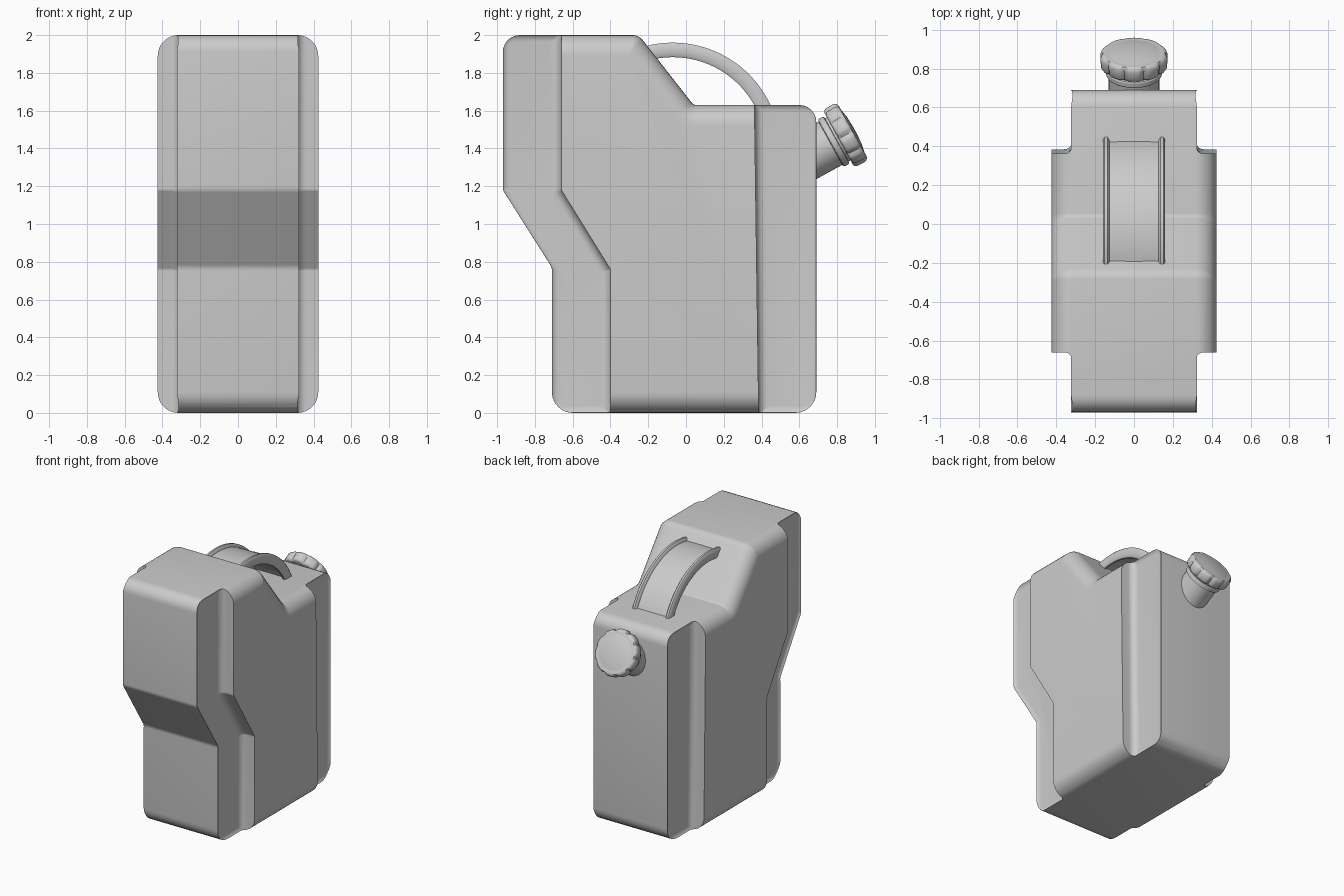
import bpy, bmesh
from math import sin, cos, pi, radians
from mathutils import Vector

if "Cube" in bpy.data.objects:
    bpy.data.objects.remove(bpy.data.objects["Cube"])


def rounded(pts, radii, d, n=6):
    """Counter-clockwise outline, inset by d, with every corner rounded."""
    out = []
    for i, p in enumerate(pts):
        p = Vector(p)
        ua = (Vector(pts[i - 1]) - p).normalized()
        ub = (Vector(pts[(i + 1) % len(pts)]) - p).normalized()
        bis, half = (ua + ub).normalized(), ua.angle(ub) / 2
        convex = ua.y * ub.x - ua.x * ub.y > 0
        sign = 1 if convex else -1
        r = max(radii[i] - sign * d, 0.01)
        p = p + bis * (sign * d / sin(half))
        c = p + bis * (r / sin(half))
        t = r * cos(half) / sin(half)
        v0, v1 = (p + ua * t - c).normalized(), (p + ub * t - c).normalized()
        sweep = pi - 2 * half
        for k in range(n + 1):
            w0, w1 = sin((1 - k / n) * sweep), sin(k / n * sweep)
            out.append(c + (v0 * w0 + v1 * w1) * (r / sin(sweep)))
    return out


def skin(name, rings):
    """Bridge equal-length rings of 3D points and cap both ends."""
    bm = bmesh.new()
    vs = [[bm.verts.new(p) for p in ring] for ring in rings]
    for a, b in zip(vs, vs[1:]):
        for i in range(len(a)):
            j = (i + 1) % len(a)
            bm.faces.new((a[i], a[j], b[j], b[i]))
    bm.faces.new(vs[0])
    bm.faces.new(vs[-1])
    bmesh.ops.recalc_face_normals(bm, faces=bm.faces)
    if bm.calc_volume(signed=True) < 0:
        bmesh.ops.reverse_faces(bm, faces=bm.faces)
    me = bpy.data.meshes.new(name)
    bm.to_mesh(me)
    bm.free()
    ob = bpy.data.objects.new(name, me)
    bpy.context.collection.objects.link(ob)
    return ob


def slab(name, pts, radii, stations):
    """Side outline lofted across x; stations are (x, inset)."""
    return skin(name, [[(x, p.x, p.y) for p in rounded(pts, radii, d)]
                       for x, d in stations])


def smooth(ob, angle=32):
    bpy.ops.object.select_all(action='DESELECT')
    ob.select_set(True)
    bpy.context.view_layer.objects.active = ob
    bpy.ops.object.shade_smooth_by_angle(angle=radians(angle))


# Body: side profile with a rounded rim on both sides
side = [(-0.71, 0), (0.69, 0), (0.69, 1.63), (0.04, 1.63),
        (-0.25, 2.0), (-0.97, 2.0), (-0.97, 1.18), (-0.71, 0.77)]
R = 0.11
arc = [k * pi / 16 for k in range(9)]
edge = [(0.425 - R + R * sin(a), R - R * cos(a)) for a in arc]
stations = [(-x, d) for x, d in reversed(edge)] + edge
body = slab("body", side, [0.11, 0.11, 0.09, 0.03, 0.07, 0.09, 0.06, 0.06], stations)

# Recessed corner panels, cut from both sides at the front and back
g = 0.015
front = [(-0.71 - g, -g), (-0.40, -g), (-0.40, 0.76), (-0.66, 1.18),
         (-0.66, 2 + g), (-0.97 - g, 2 + g), (-0.97 - g, 1.176), (-0.71 - g, 0.766)]
back = [(0.385, -g), (0.69 + g, -g), (0.69 + g, 1.63 + g), (0.362, 1.63 + g)]
F = 0.05
for tag, pts, rad in (("front", front, [.09, .01, .03, .03, .01, .08, .06, .06]),
                      ("back", back, [.01, .09, .08, .01])):
    for s in (-1, 1):
        st = [(s * (0.31 + F - F * cos(a)), F - F * sin(a)) for a in arc]
        cutter = slab(tag + "_recess_cutter", pts, rad, st + [(s * 0.6, 0)])
        cutter.hide_render = True
        mod = body.modifiers.new("recess", 'BOOLEAN')
        mod.operation, mod.solver, mod.object = 'DIFFERENCE', 'EXACT', cutter
        bpy.context.view_layer.objects.active = body
        bpy.ops.object.modifier_apply(modifier=mod.name)
        bpy.data.objects.remove(cutter)
smooth(body)

# Handle: arched strap with a raised bead along each edge
hy, hz = -0.07, 1.39
right_half = [(0.0, 0.55), (0.125, 0.548), (0.13, 0.562), (0.137, 0.57), (0.152, 0.57),
              (0.16, 0.56), (0.16, 0.505), (0.152, 0.493), (0.137, 0.493),
              (0.13, 0.5), (0.125, 0.518), (0.0, 0.52)]
section = right_half + [(-x, r) for x, r in reversed(right_half[1:-1])]
angles = [radians(20 + 90 * k / 40) for k in range(41)]
handle = skin("handle", [[(x, hy + r * cos(a), hz + r * sin(a)) for x, r in section]
                         for a in angles])
smooth(handle, 40)

# Spout and cap: turned around a tilted axis
origin, axis = Vector((0, 0.883, 1.492)), Vector((0, 0.876, 0.482)).normalized()
up = Vector((1, 0, 0)).cross(axis)


def lathe(name, prof, n=100, lobes=10):
    rings = []
    for s, r, flute in prof:
        ring = []
        for k in range(n):
            t = 2 * pi * k / n
            q = r * (1 - flute * max(0, cos(lobes * t)) ** 2)
            ring.append(origin + axis * s + Vector((1, 0, 0)) * q * cos(t) + up * q * sin(t))
        rings.append(ring)
    ob = skin(name, rings)
    smooth(ob)
    return ob


lathe("spout", [(-0.30, 0.13, 0), (-0.135, 0.13, 0), (-0.132, 0.139, 0), (-0.126, 0.143, 0),
                (-0.105, 0.143, 0), (-0.099, 0.139, 0), (-0.097, 0.13, 0), (-0.06, 0.13, 0)])
lathe("cap", [(-0.085, 0.12, 0), (-0.085, 0.158, 0.08), (-0.08, 0.167, 0.08),
              (-0.07, 0.173, 0.08), (-0.025, 0.175, 0.07), (-0.012, 0.171, 0.05),
              (-0.003, 0.162, 0.02), (0.0, 0.15, 0), (-0.002, 0.138, 0),
              (0.0, 0.128, 0), (0.009, 0.08, 0), (0.012, 0.02, 0)])
